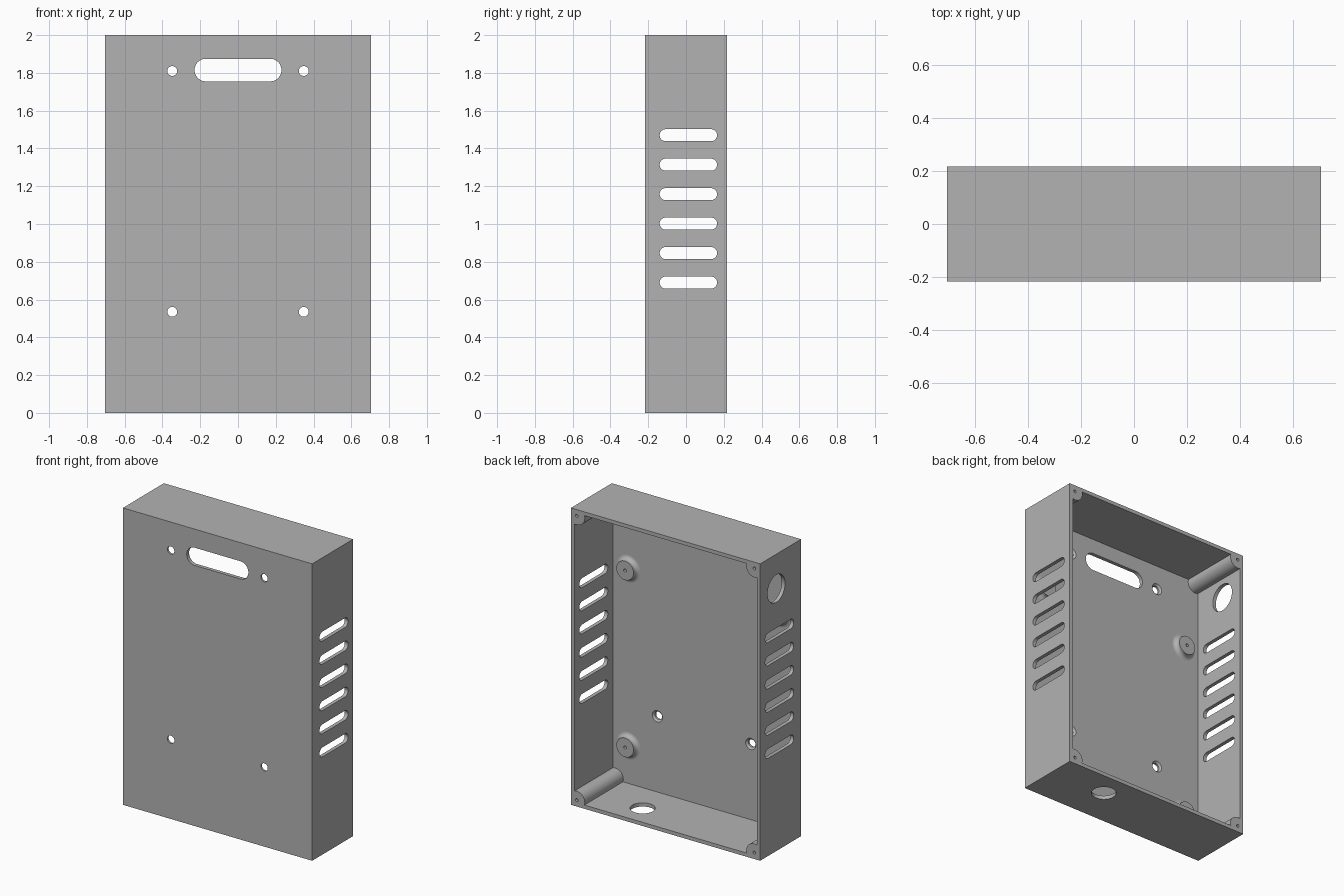
import bpy, bmesh, math
from mathutils import Matrix, Vector

if "Cube" in bpy.data.objects:
    bpy.data.objects.remove(bpy.data.objects["Cube"], do_unlink=True)

# Overall dimensions
W, D, H = 1.41, 0.435, 2.0
WALL = 0.025
FLOOR = -D / 2 + WALL          # inner surface of the front panel

grey = bpy.data.materials.new("plain_grey")
grey.use_nodes = True
grey.diffuse_color = (0.45, 0.45, 0.45, 1)
grey.node_tree.nodes["Principled BSDF"].inputs["Base Color"].default_value = (0.45, 0.45, 0.45, 1)


def box(bm, lo, hi):
    lo, hi = Vector(lo), Vector(hi)
    size = hi - lo
    bmesh.ops.create_cube(bm, size=1, matrix=Matrix.Translation((lo + hi) / 2) @ Matrix.Diagonal((*size, 1)))


def slot(bm, axis, centre, radius, lo, hi, stretch=0, n=32):
    """Round or stadium-shaped prism along an axis; stretch widens it sideways."""
    ring = []
    for i in range(n):
        a = 2 * math.pi * (i + 0.5) / n
        u = centre[0] + radius * math.cos(a) + math.copysign(stretch, math.cos(a))
        v = centre[1] + radius * math.sin(a)
        co = [u, v]
        co.insert("xyz".index(axis), lo)
        ring.append(bm.verts.new(co))
    face = bm.faces.new(ring)
    shift = Vector([hi - lo if c == axis else 0 for c in "xyz"])
    ext = bmesh.ops.extrude_face_region(bm, geom=[face], use_keep_orig=True)
    bmesh.ops.translate(bm, vec=shift, verts=[g for g in ext["geom"] if isinstance(g, bmesh.types.BMVert)])


def lathe(bm, profile, x, z, n=40):
    """Turn a (radius, y) profile around a line parallel to y."""
    verts = [bm.verts.new((x + r, y, z)) for r, y in profile]
    edges = [bm.edges.new(p) for p in zip(verts, verts[1:])]
    out = bmesh.ops.spin(bm, geom=verts + edges, cent=(x, 0, z), axis=(0, 1, 0), angle=2 * math.pi, steps=n)
    bmesh.ops.remove_doubles(bm, verts=bm.verts[:], dist=1e-5)


def finish(bm, name):
    bmesh.ops.recalc_face_normals(bm, faces=bm.faces[:])
    mesh = bpy.data.meshes.new(name)
    bm.to_mesh(mesh)
    bm.free()
    mesh.materials.append(grey)
    ob = bpy.data.objects.new(name, mesh)
    bpy.context.scene.collection.objects.link(ob)
    return ob


def activate(ob):
    bpy.ops.object.select_all(action='DESELECT')
    ob.select_set(True)
    bpy.context.view_layer.objects.active = ob


def cut(ob, tool):
    activate(ob)
    mod = ob.modifiers.new("cut", 'BOOLEAN')
    mod.operation, mod.solver, mod.object = 'DIFFERENCE', 'EXACT', tool
    tool.hide_render = True
    bpy.ops.object.modifier_apply(modifier=mod.name)
    bpy.data.objects.remove(tool, do_unlink=True)


# Cavity, open at the back, leaving round screw posts in its corners
POST = 0.043
corners = [(sx * (W / 2 - POST), z) for sx in (-1, 1) for z in (POST, H - POST)]
bm = bmesh.new()
box(bm, (-W / 2 + WALL, FLOOR, WALL), (W / 2 - WALL, D, H - WALL))
cavity = finish(bm, "cavity")
bm = bmesh.new()
for c in corners:
    slot(bm, "y", c, 0.06, -1, 1, n=48)
cut(cavity, finish(bm, "corner_posts"))

# Enclosure shell
bm = bmesh.new()
box(bm, (-W / 2, -D / 2, 0), (W / 2, D / 2, H))
shell = finish(bm, "enclosure_shell")
cut(shell, cavity)

# All openings
bm = bmesh.new()
for i in range(6):                                             # side vents
    slot(bm, "x", (0.0125, 0.69 + 0.156 * i), 0.032, -1, 1, stretch=0.12)
slot(bm, "y", (0, 1.815), 0.06, -0.4, -0.1, stretch=0.17)      # front cable slot
slot(bm, "x", (0.046, 1.768), 0.093, -0.8, -0.6, n=48)         # side cable hole
slot(bm, "z", (0.288, 0.05), 0.077, -0.1, 0.1, n=48)           # bottom cable hole
for c in corners:                                              # post screw holes
    slot(bm, "y", c, 0.01, D / 2 - 0.12, D, n=16)
countersunk = [(0, -0.3), (0.026, -0.3), (0.026, FLOOR - 0.012), (0.038, FLOOR), (0.038, -0.15), (0, -0.15)]
for sx in (-1, 1):                                             # mounting holes
    for z in (0.535, 1.81):
        lathe(bm, countersunk, sx * 0.348, z)
cut(shell, finish(bm, "openings"))

# Standoffs with filleted feet and screw holes
HEIGHT, FILLET, RADIUS = 0.035, 0.028, 0.064
top = FLOOR + HEIGHT
profile = [(0, FLOOR), (0.01, FLOOR), (0.01, top), (RADIUS, top)]
for i in range(9):
    a = math.pi / 2 * i / 8
    profile.append((RADIUS + FILLET * (1 - math.cos(a)), FLOOR + FILLET * (1 - math.sin(a))))
parts = [shell]
for side, sx in (("right", -1), ("left", 1)):
    for level, z in (("lower", 0.28), ("upper", 1.472)):
        bm = bmesh.new()
        lathe(bm, profile, sx * 0.565, z)
        parts.append(finish(bm, f"{level}_{side}_standoff"))

for ob in parts:
    activate(ob)
    bpy.ops.object.shade_smooth_by_angle(angle=math.radians(30))
